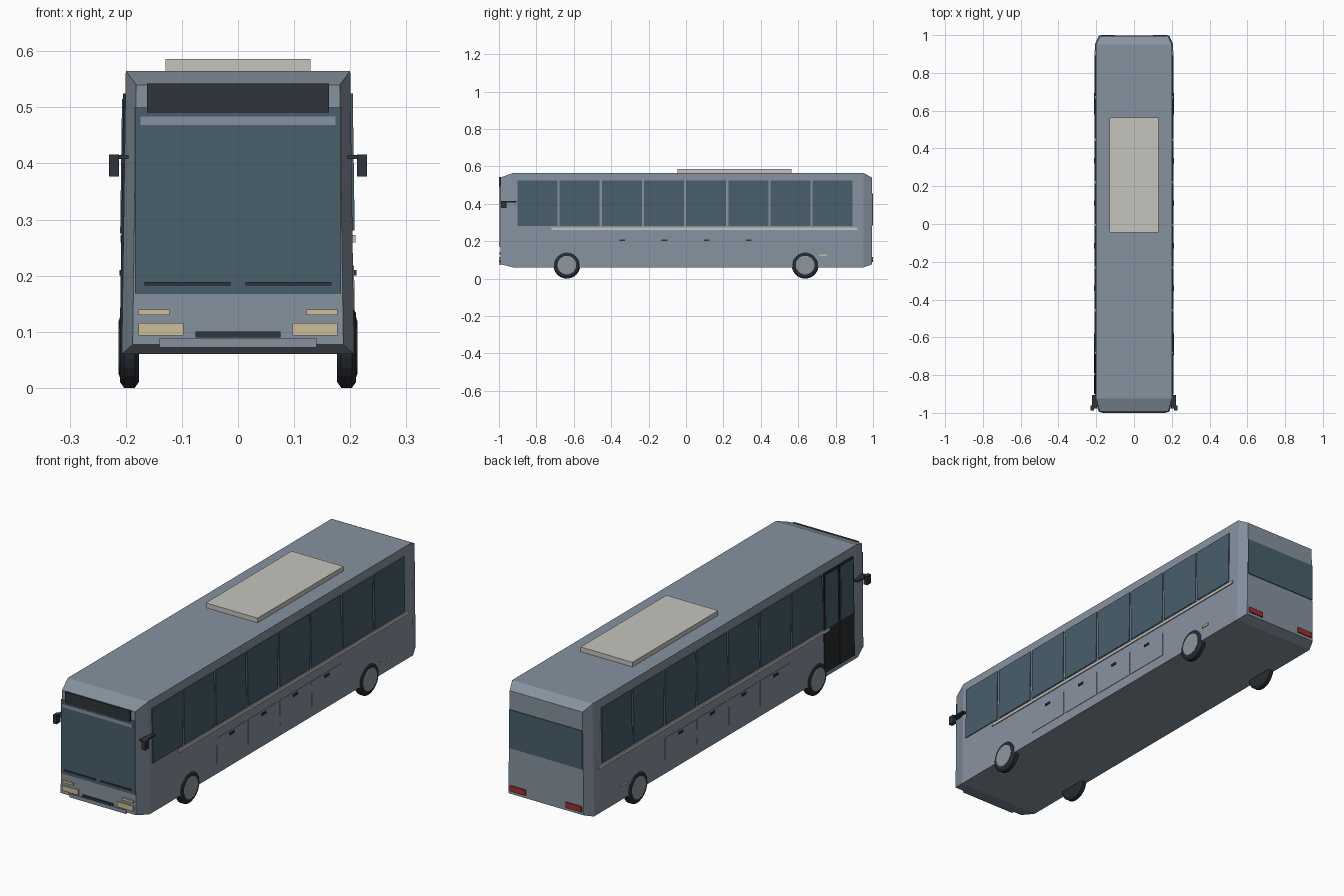
import bpy, bmesh, math

cube = bpy.data.objects.get("Cube")
if cube:
    bpy.data.objects.remove(cube, do_unlink=True)


def material(name, r, g, b):
    m = bpy.data.materials.new(name)
    m.use_nodes = True
    m.diffuse_color = (r, g, b, 1)
    bsdf = m.node_tree.nodes["Principled BSDF"]
    bsdf.inputs["Base Color"].default_value = (r, g, b, 1)
    bsdf.inputs["Roughness"].default_value = 0.7
    return m


PAINT = material("slate paint", 0.24, 0.29, 0.35)
GLASS = material("tinted glass", 0.065, 0.115, 0.15)
DARK = material("dark trim", 0.027, 0.035, 0.043)
RUBBER = material("tyre rubber", 0.02, 0.025, 0.03)
SILVER = material("wheel silver", 0.27, 0.31, 0.35)
CREAM = material("pale trim", 0.56, 0.55, 0.51)
LAMP = material("lamp lens", 0.62, 0.51, 0.32)
RED = material("tail lamp red", 0.35, 0.03, 0.025)


def finish(name, bm, mat):
    bmesh.ops.recalc_face_normals(bm, faces=bm.faces)
    me = bpy.data.meshes.new(name)
    bm.to_mesh(me)
    bm.free()
    me.materials.append(mat)
    ob = bpy.data.objects.new(name, me)
    bpy.context.collection.objects.link(ob)
    return ob


def box(name, mat, x, y, z):
    """Box from (min, max) pairs."""
    bm = bmesh.new()
    bmesh.ops.create_cube(bm, size=1)
    for v in bm.verts:
        v.co = [r[0] if c < 0 else r[1] for c, r in zip(v.co, (x, y, z))]
    return finish(name, bm, mat)


# Body sides lean in slightly towards the roof
FLOOR, ROOF = 0.06, 0.565


def side_x(z):
    return 0.207 - 0.007 * (z - FLOOR) / (ROOF - FLOOR)


def side_plate(name, mat, side, y, z, out=0.004):
    """Thin plate lying on the leaning body side."""
    ob = box(name, mat, (-0.003, out), y, z)
    for v in ob.data.vertices:
        v.co.x = side * (side_x(v.co.z) + v.co.x)
    if side < 0:
        ob.data.flip_normals()
    return ob


def lathe(name, mat, profile, side, y, z, steps=24):
    """Turn an (x, radius) profile about a wheel axle."""
    bm = bmesh.new()
    rings = []
    for px, r in profile:
        rings.append([bm.verts.new((side * px, y + r * math.cos(2 * math.pi * i / steps),
                                    z + r * math.sin(2 * math.pi * i / steps)))
                      for i in range(steps)])
    for a, b in zip(rings, rings[1:]):
        for i in range(steps):
            j = (i + 1) % steps
            bm.faces.new((a[i], a[j], b[j], b[i]))
    bm.faces.new(rings[0])
    bm.faces.new(rings[-1])
    return finish(name, bm, mat)


# Body shell: four cross-sections with tapered ends
bm = bmesh.new()
sections = []
for y, inset in ((-0.993, True), (-0.925, False), (0.95, False), (0.995, True)):
    lo, hi = (0.077, 0.54) if inset else (FLOOR, ROOF)
    cut = 0.019 if inset else 0
    sections.append([bm.verts.new((s * (side_x(z) - cut), y, z))
                     for s, z in ((-1, lo), (1, lo), (1, hi), (-1, hi))])
for a, b in zip(sections, sections[1:]):
    for i in range(4):
        j = (i + 1) % 4
        bm.faces.new((a[i], a[j], b[j], b[i]))
bm.faces.new(sections[0])
bm.faces.new(sections[-1])
finish("body", bm, PAINT)

# Roof unit
box("roof_unit", CREAM, (-0.129, 0.129), (-0.045, 0.565), (ROOF - 0.005, 0.586))

# Front end
FACE = -0.99
box("windscreen", GLASS, (-0.184, 0.184), (-0.996, FACE), (0.168, 0.5))
box("sun_strip", PAINT, (-0.174, 0.174), (-0.998, FACE), (0.468, 0.484))
box("destination_sign", DARK, (-0.162, 0.162), (-1, FACE), (0.491, 0.542))
box("grille", DARK, (-0.076, 0.076), (-0.999, FACE), (0.09, 0.1))
box("bumper", PAINT, (-0.14, 0.14), (-0.998, FACE), (0.072, 0.088))

# Rear window
box("rear_window", GLASS, (-0.182, 0.182), (0.99, 0.999), (0.283, 0.456))

# Windows: eight bays on the left, seven plus the door on the right
BAY, FIRST = 0.2255, -0.907

for side, label in ((1, "left"), (-1, "right")):
    def span(a, b):
        return tuple(sorted((side * a, side * b)))

    # Lamps, wipers and mirrors
    box(label + "_headlight", LAMP, span(0.097, 0.177), (-0.999, FACE), (0.093, 0.116))
    box(label + "_indicator", LAMP, span(0.122, 0.177), (-0.999, FACE), (0.13, 0.14))
    box(label + "_tail_lamp", RED, span(0.1, 0.178), (0.99, 1.0), (0.09, 0.115))
    box(label + "_wiper", DARK, span(0.013, 0.167), (-1, FACE), (0.182, 0.189))
    box(label + "_mirror_arm", DARK, span(0.195, 0.222), (-0.978, -0.905), (0.408, 0.415))
    box(label + "_mirror", DARK, span(0.212, 0.23), (-0.988, -0.96), (0.377, 0.416))

    # Side windows
    for i in range(0 if side > 0 else 1, 8):
        y = FIRST + BAY * i
        side_plate(f"{label}_window_{i + 1}", GLASS, side,
                   (y + 0.006, y + BAY - 0.006), (0.28, 0.525))

    # Waist strip and marker lamp
    side_plate(label + "_waist_strip", CREAM, side, (-0.72, 0.918), (0.259, 0.272), 0.005)
    side_plate(label + "_marker", LAMP, side, (0.713, 0.755), (0.12, 0.13))

    # Luggage hatches with handles
    for i in range(4):
        y = -0.34 + 0.225 * i
        side_plate(f"{label}_hatch_{i + 1}", PAINT, side,
                   (y - 0.107, y + 0.107), (0.105, 0.218), 0.002)
        side_plate(f"{label}_handle_{i + 1}", DARK, side,
                   (y - 0.015, y + 0.015), (0.2, 0.21), 0.006)

    # Wheels
    for y, end in ((-0.637, "front"), (0.637, "rear")):
        lathe(f"{label}_{end}_tyre", RUBBER,
              ((0.176, 0.055), (0.177, 0.062), (0.184, 0.072), (0.203, 0.072),
               (0.21, 0.062), (0.211, 0.05)), side, y, 0.072)
        lathe(f"{label}_{end}_hub", SILVER,
              ((0.2, 0.05), (0.212, 0.05), (0.213, 0.046)), side, y, 0.072)

# Two-leaf entrance door on the right side
for i in range(2):
    y0 = -0.9 + 0.109 * i
    y1 = y0 + 0.104
    side_plate(f"door_leaf_{i + 1}", RUBBER, -1, (y0, y1), (0.08, 0.525))
    side_plate(f"door_glass_{i + 1}", GLASS, -1, (y0 + 0.008, y1 - 0.008), (0.275, 0.515), 0.006)
